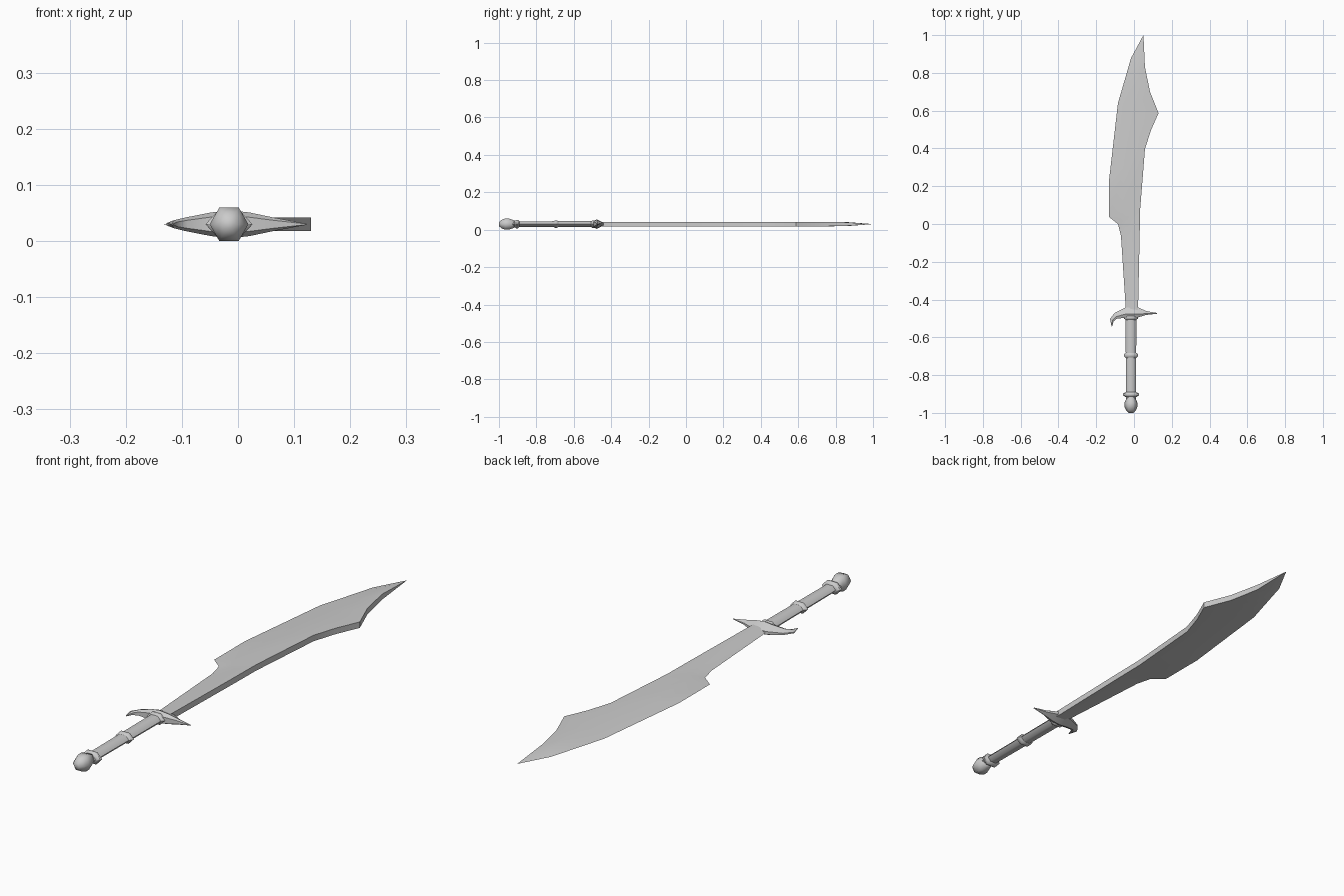
import bpy, bmesh, math

if "Cube" in bpy.data.objects:
    bpy.data.objects.remove(bpy.data.objects["Cube"])

ZC = 0.03      # mid-plane height of the whole sword
GX = -0.016    # x of the grip axis


def loft(name, sections, angle):
    """Skin closed sections of equal length and cap both ends."""
    bm = bmesh.new()
    loops = [[bm.verts.new(p) for p in s] for s in sections]
    n = len(loops[0])
    for a, b in zip(loops, loops[1:]):
        for i in range(n):
            j = (i + 1) % n
            bm.faces.new((a[i], a[j], b[j], b[i]))
    bm.faces.new(loops[0])
    bm.faces.new(loops[-1])
    bmesh.ops.remove_doubles(bm, verts=bm.verts, dist=0.0002)
    bmesh.ops.recalc_face_normals(bm, faces=bm.faces)
    me = bpy.data.meshes.new(name)
    bm.to_mesh(me)
    bm.free()
    ob = bpy.data.objects.new(name, me)
    bpy.context.collection.objects.link(ob)
    bpy.ops.object.select_all(action='DESELECT')
    ob.select_set(True)
    bpy.context.view_layer.objects.active = ob
    bpy.ops.object.shade_smooth_by_angle(angle=math.radians(angle))
    return ob


def turned(name, profile, flat, angle=50):
    """Six-sided turned shape along y, squashed in z by flat."""
    return loft(name, [[(GX + r * math.cos(i * math.pi / 3), y,
                         ZC + flat * r * math.sin(i * math.pi / 3))
                        for i in range(6)] for y, r in profile], angle)


# Blade: cutting edge x, y / spine x, y / half thickness
blade_rows = [
    (-.042, -.47, .021, -.47, .012),
    (-.069, -.063, .030, -.063, .012),
    (-.085, 0, .032, .07, .012),
    (-.132, .037, .036, .12, .012),
    (-.132, .233, .058, .397, .012),
    (-.108, .44, .09, .497, .012),
    (-.085, .64, .13, .587, .012),
    (-.05, .76, .085, .70, .012),
    (-.016, .878, .058, .83, .011),
    (.05, 1.0, .05, 1.0, 0),
]
sections = []
for ex, ey, sx, sy, h in blade_rows:
    rx, ry = ex + .42 * (sx - ex), ey + .42 * (sy - ey)
    sections.append([(ex, ey, ZC), (rx, ry, ZC + h), (sx, sy, ZC + h),
                     (sx, sy, ZC - h), (rx, ry, ZC - h)])
loft("blade", sections, 30)

# Guard: blade-side x, y / grip-side x, y / half height
guard_rows = [
    (-.119, -.542, -.116, -.544, .001),
    (-.127, -.503, -.108, -.515, .007),
    (-.102, -.470, -.090, -.501, .012),
    (-.045, -.442, -.050, -.497, .021),
    (GX, -.440, GX, -.497, .025),
    (.022, -.442, .020, -.495, .021),
    (.066, -.461, .062, -.482, .012),
    (.122, -.471, .122, -.475, .001),
]
sections = []
for ax, ay, bx, by, h in guard_rows:
    p = lambda t, z: (ax + t * (bx - ax), ay + t * (by - ay), ZC + z)
    sections.append([p(0, h * .3), p(.65, h), p(1, h * .6),
                     p(1, -h * .6), p(.65, -h), p(0, -h * .3)])
loft("crossguard", sections, 40)

# Grip and its rings
turned("grip", [(-.93, .026), (-.48, .029)], .64, 70)
for name, y, r in (("lower_ring", -.903, .042), ("middle_ring", -.695, .037),
                   ("upper_ring", -.495, .038)):
    turned(name, [(y - .014, .027), (y - .005, r), (y + .005, r),
                  (y + .014, .027)], .62)

# Pommel
turned("pommel", [(-1.0, .012), (-.987, .026), (-.967, .0345),
                  (-.947, .0345), (-.929, .027), (-.914, .02)], 1.0, 70)
